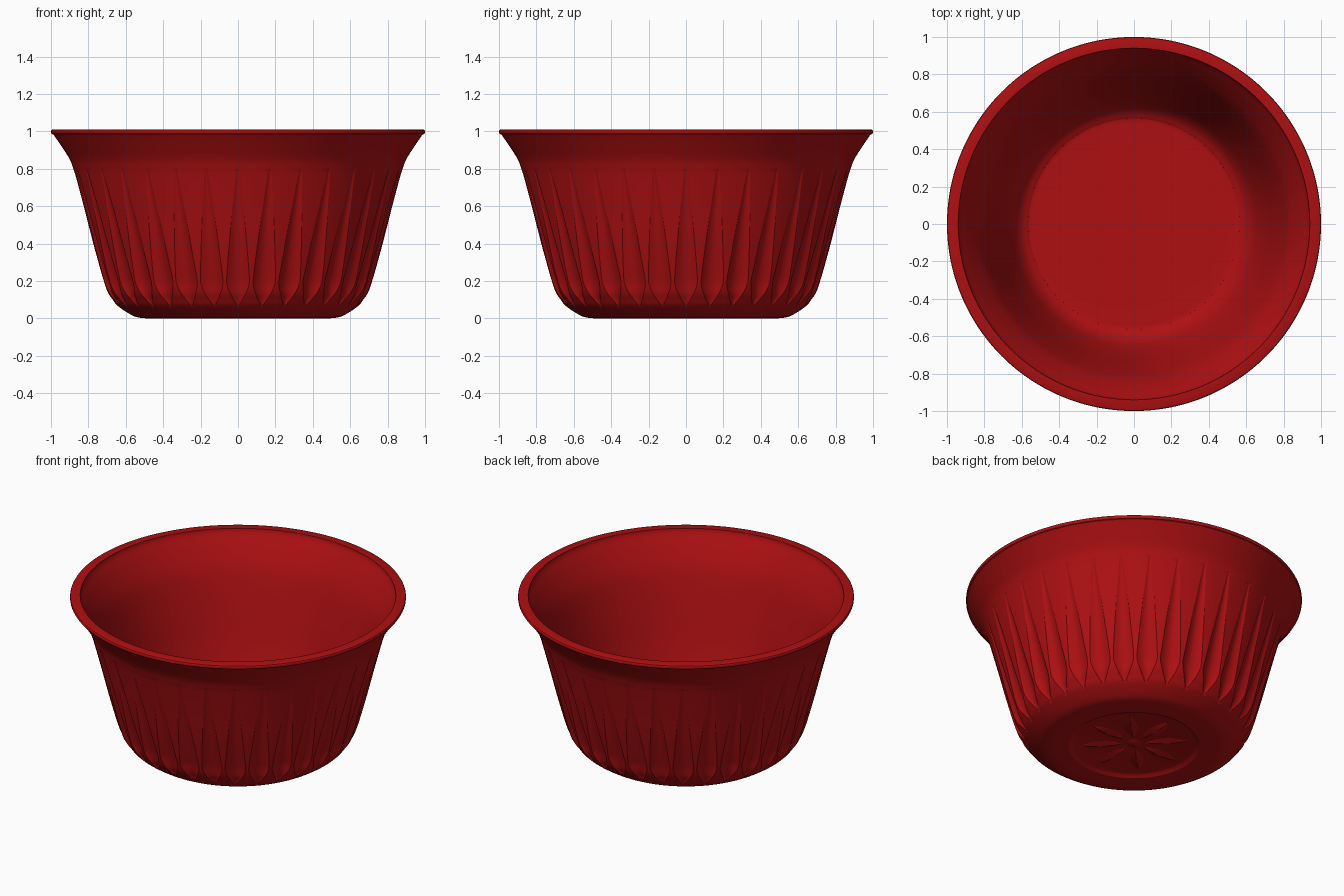
import bpy
import bmesh
from math import sin, cos, pi, tau

if "Cube" in bpy.data.objects:
    bpy.data.objects.remove(bpy.data.objects["Cube"], do_unlink=True)

red = bpy.data.materials.new("deep_red")
red.use_nodes = True
colour = (0.42, 0.005, 0.006, 1)
red.diffuse_color = colour
bsdf = next(n for n in red.node_tree.nodes if n.type == 'BSDF_PRINCIPLED')
bsdf.inputs["Base Color"].default_value = colour
bsdf.inputs["Roughness"].default_value = 0.5

FLUTES = 32
PITCH = tau / FLUTES
FLUTE_TOP, FLUTE_WIDE, FLUTE_LOW = 0.8, 0.2, 0.06
FLUTE_DEPTH = 0.032


def finish(name, bm):
    bmesh.ops.remove_doubles(bm, verts=bm.verts, dist=1e-5)
    mesh = bpy.data.meshes.new(name)
    bm.to_mesh(mesh)
    bm.free()
    obj = bpy.data.objects.new(name, mesh)
    bpy.context.collection.objects.link(obj)
    mesh.materials.append(red)
    bpy.ops.object.select_all(action='DESELECT')
    obj.select_set(True)
    bpy.context.view_layer.objects.active = obj
    bpy.ops.object.shade_smooth_by_angle(angle=pi / 7)
    return obj


def smooth_path(points, steps):
    """Catmull-Rom curve through (radius, height) points."""
    pts = [points[0]] + points + [points[-1]]
    path = []
    for a, b, c, d in zip(pts, pts[1:], pts[2:], pts[3:]):
        for s in range(steps):
            t = s / steps
            path.append(tuple(
                0.5 * (2 * q + (r - p) * t + (2 * p - 5 * q + 4 * r - u) * t**2
                       + (3 * q - p - 3 * r + u) * t**3)
                for p, q, r, u in zip(a, b, c, d)))
    return path + [points[-1]]


def plain_ring(r, z, count=192):
    return [(r * cos(tau * k / count), r * sin(tau * k / count), z)
            for k in range(count)]


def flute_width(z):
    """Share of the pitch taken up by the groove at a height."""
    if not FLUTE_LOW < z < FLUTE_TOP:
        return 0
    if z > FLUTE_WIDE:
        return 0.08 + 0.8 * (FLUTE_TOP - z) / (FLUTE_TOP - FLUTE_WIDE)
    return 0.88 * (1 - ((FLUTE_WIDE - z) / (FLUTE_WIDE - FLUTE_LOW)) ** 1.6)


def fluted_ring(r, z):
    width = flute_width(z)
    w = max(width, 0.05)
    ring = []
    for k in range(FLUTES):
        # scooped groove, then the land up to the next groove
        groove = [(-1 + i / 4) for i in range(9)]
        cols = [(u * w, width * FLUTE_DEPTH * (1 - u * u)) for u in groove]
        cols += [(w + (2 - 2 * w) * i / 4, 0) for i in (1, 2, 3)]
        for offset, depth in cols:
            a = -pi / 2 + (k + offset / 2) * PITCH
            ring.append(((r - depth) * cos(a), (r - depth) * sin(a), z))
    return ring


def lathe(name, profile, ring=plain_ring):
    """Skin rings along a profile; outside faces lie right of the path."""
    bm = bmesh.new()
    rows = [[bm.verts.new(p) for p in ring(r, z)] for r, z in profile]
    for low, high in zip(rows, rows[1:]):
        for j in range(len(low)):
            n = (j + 1) % len(low)
            bm.faces.new((low[j], low[n], high[n], high[j]))
    return finish(name, bm)


# Outer wall with tapering flutes
outer = [(0.484, 0), (0.553, 0.011), (0.634, FLUTE_LOW), (0.67, 0.1),
         (0.71, 0.17), (0.767, 0.37), (0.82, 0.58), (0.862, 0.74),
         (0.88, FLUTE_TOP), (0.902, 0.855), (0.95, 0.93), (0.988, 0.985)]
lathe("fluted_wall", smooth_path(outer, 7), fluted_ring)

# Rounded rim and smooth inner lining down to the floor
rim = [(0.986, 0.983), (0.996, 0.987), (1, 0.994), (1, 1.002),
       (0.997, 1.008), (0.99, 1.011), (0.94, 1.011)]
inner = [(0.94, 1.011), (0.932, 0.985), (0.89, 0.92), (0.835, 0.82),
         (0.8, 0.72), (0.755, 0.55), (0.71, 0.37), (0.66, 0.21),
         (0.62, 0.13), (0.57, 0.09), (0.5, 0.08), (0, 0.08)]
lathe("rim_and_lining", rim + smooth_path(inner, 5)[1:])

# Underside with a shallow round recess
RECESS = 0.016
lathe("base", [(0, RECESS), (0.36, RECESS), (0.372, 0.012), (0.39, 0),
               (0.485, 0)])

# Flower medallion in the recess: eight ridged petals
bm = bmesh.new()
STATIONS = 12
for k in range(8):
    a = k * tau / 8
    rows = []
    for i in range(STATIONS + 1):
        t = i / STATIONS
        swell = sin(pi * t)
        reach = 0.07 + 0.25 * t
        half = 0.042 * swell
        ridge = RECESS - 0.013 * swell ** 0.7 if 0 < i < STATIONS else RECESS
        rows.append([bm.verts.new((reach * cos(a) - y * sin(a),
                                   reach * sin(a) + y * cos(a), z))
                     for y, z in ((half, RECESS), (0, ridge), (-half, RECESS))])
    for p, q in zip(rows, rows[1:]):
        bm.faces.new((p[0], q[0], q[1], p[1]))
        bm.faces.new((p[1], q[1], q[2], p[2]))
finish("base_petals", bm)

# Small domed centre of the flower
lathe("base_flower_centre", [(0, 0.006), (0.025, 0.008), (0.045, RECESS)])
